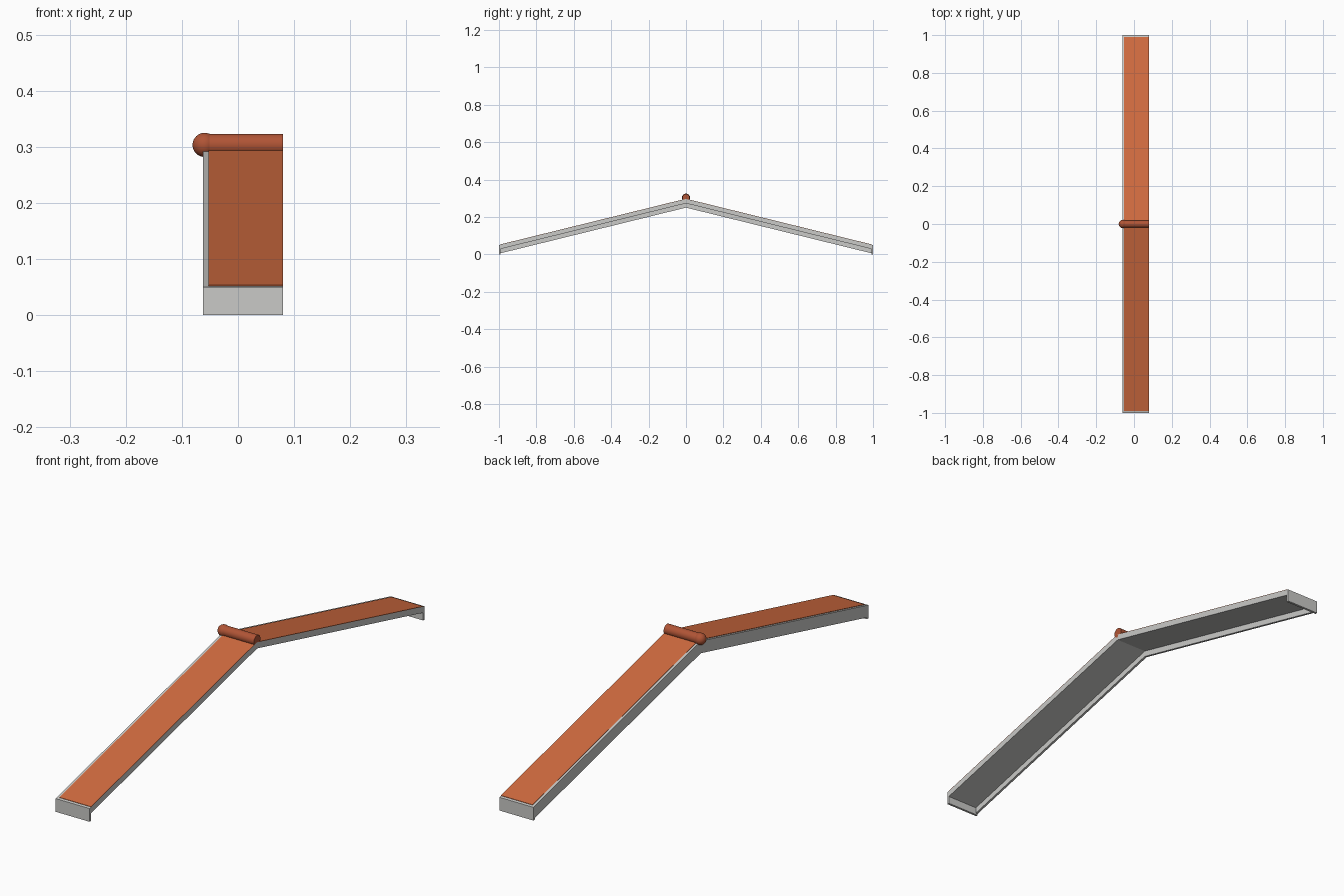
import bpy, bmesh, math

if "Cube" in bpy.data.objects:
    bpy.data.objects.remove(bpy.data.objects["Cube"])

X0, X1 = -0.062, 0.08      # gable side, open side
BOARD = 0.009              # trim thickness
EAVE, RIDGE = 0.05, 0.296  # top heights
SLOPE = RIDGE - EAVE


def material(name, rgb):
    m = bpy.data.materials.new(name)
    lin = [c / 12.92 if c <= 0.04045 else ((c + 0.055) / 1.055) ** 2.4 for c in rgb]
    m.diffuse_color = (*lin, 1)
    m.use_nodes = True
    m.node_tree.nodes["Principled BSDF"].inputs["Base Color"].default_value = m.diffuse_color
    return m


GREY = material("light grey", (0.79, 0.79, 0.78))
TILE = material("terracotta", (0.82, 0.42, 0.25))
CAP = material("dark terracotta", (0.69, 0.33, 0.21))


def finish(name, bm, mat):
    bmesh.ops.recalc_face_normals(bm, faces=bm.faces)
    me = bpy.data.meshes.new(name)
    bm.to_mesh(me)
    bm.free()
    me.materials.append(mat)
    ob = bpy.data.objects.new(name, me)
    bpy.context.collection.objects.link(ob)
    return ob


def gable(name, x0, x1, half, top, depth, mat):
    """Chevron-shaped strip; top and depth are measured vertically."""
    height = lambda y: RIDGE - SLOPE * abs(y) + top
    ys = (-half, 0, half)
    bm = bmesh.new()
    outline = [(y, height(y)) for y in ys] + [(y, height(y) - depth) for y in ys[::-1]]
    a, b = [[bm.verts.new((x, y, z)) for y, z in outline] for x in (x0, x1)]
    for i in range(6):
        j = (i + 1) % 6
        bm.faces.new((a[i], a[j], b[j], b[i]))
    for v in (a, b):
        bm.faces.new((v[0], v[1], v[4], v[5]))
        bm.faces.new((v[1], v[2], v[3], v[4]))
    return finish(name, bm, mat)


# Roof slab, its tiled top and the gable trim board
gable("roof_slab", X0 + BOARD, X1, 1 - BOARD, 0, 0.023, GREY)
gable("roof_covering", X0 + BOARD, X1, 1 - BOARD, 0.0015, 0.0015, TILE)
gable("gable_board", X0, X0 + BOARD, 1 - BOARD, 0, 0.046, GREY)

# Eave boards at both ends
for name, s in (("front_eave_board", -1), ("back_eave_board", 1)):
    bm = bmesh.new()
    bmesh.ops.create_cube(bm, size=1)
    for v in bm.verts:
        v.co.x = X0 if v.co.x < 0 else X1
        inner = v.co.y * s < 0
        v.co.y = s * (1 - BOARD if inner else 1)
        v.co.z = 0 if v.co.z < 0 else EAVE + (SLOPE * BOARD if inner else 0)
    finish(name, bm, GREY)

# Rounded ridge cap with a ball at the gable end
bpy.ops.mesh.primitive_cylinder_add(vertices=32, radius=0.0195, depth=X1 + 0.06,
                                    location=((X1 - 0.06) / 2, 0, 0.3035),
                                    rotation=(0, math.pi / 2, 0))
bpy.context.object.name = "ridge_cap"
bpy.context.object.data.materials.append(CAP)
bpy.ops.object.shade_smooth_by_angle()
bpy.ops.mesh.primitive_uv_sphere_add(segments=32, ring_count=16, radius=0.0215,
                                     location=(-0.0595, 0, 0.3035))
bpy.context.object.name = "ridge_ball"
bpy.context.object.data.materials.append(CAP)
bpy.ops.object.shade_smooth_by_angle()
